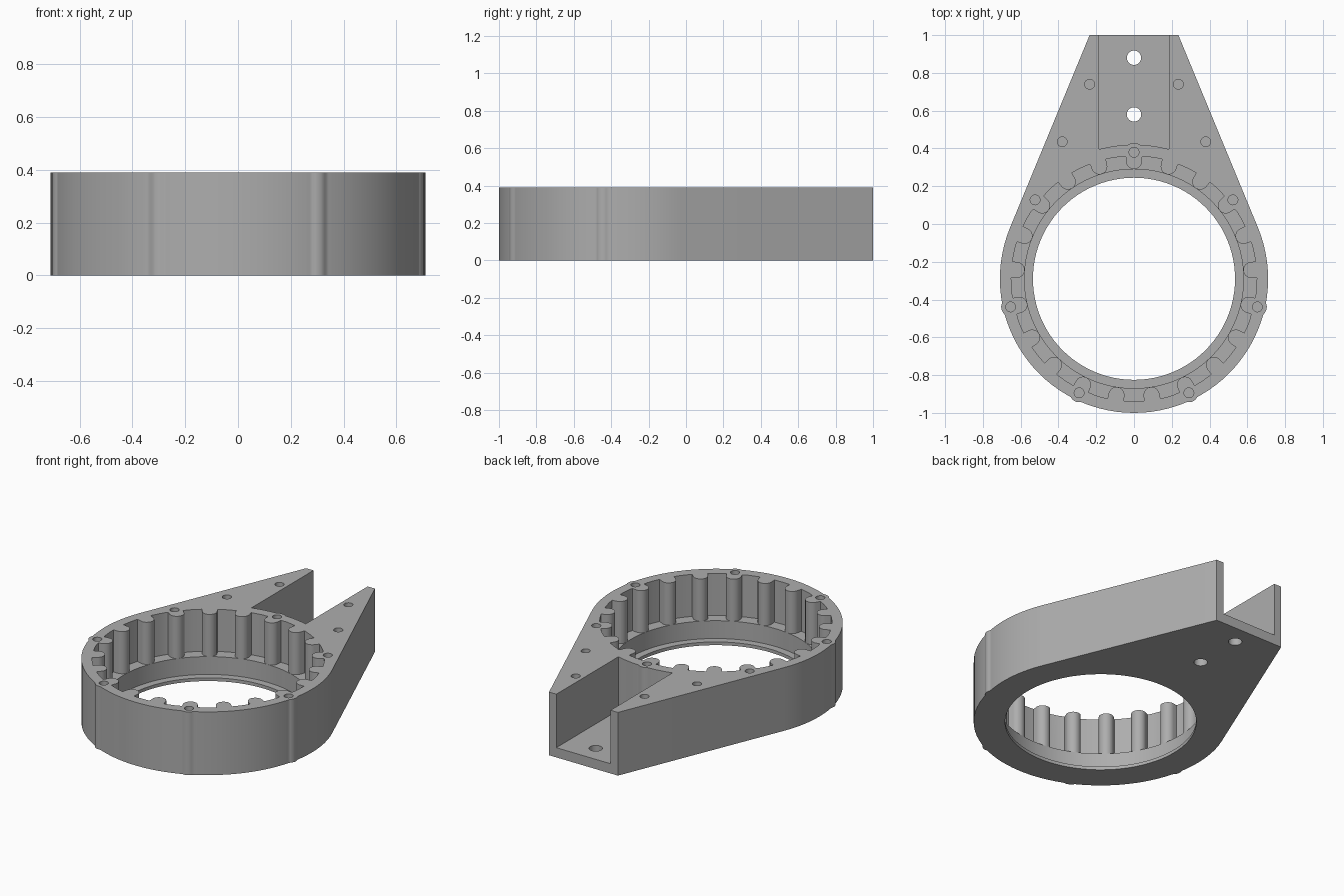
import bpy, bmesh, math

if "Cube" in bpy.data.objects:
    bpy.data.objects.remove(bpy.data.objects["Cube"])

CY, H = -0.29, 0.39           # ring centre on y, overall height
R_OUT, R_WALL, R_SEAT, R_BORE = 0.71, 0.65, 0.58, 0.535
Z_SHELF, Z_LIP, Z_FLOOR = 0.13, 0.02, 0.06
HALF_END, HALF_SLOT = 0.235, 0.185
TEETH = [math.radians(-90 + 360 / 21 * (i + 0.5)) for i in range(21)]
BOSSES = TEETH[1::3]          # every third tooth carries a screw boss
R_PIN, PIN = 0.622, 0.042
R_BOSS, BOSS = 0.67, 0.05

metal = bpy.data.materials.new("plain grey")
metal.diffuse_color = (0.42, 0.42, 0.42, 1)
metal.use_nodes = True
metal.node_tree.nodes["Principled BSDF"].inputs["Base Color"].default_value = metal.diffuse_color


def polar(r, a):
    return (r * math.cos(a), CY + r * math.sin(a))


def prism(name, pts, z0, z1):
    """Extrude a closed outline between two heights."""
    bm = bmesh.new()
    f = bm.faces.new([bm.verts.new((x, y, z0)) for x, y in pts])
    g = bmesh.ops.extrude_face_region(bm, geom=[f])["geom"]
    bmesh.ops.translate(bm, vec=(0, 0, z1 - z0),
                        verts=[v for v in g if isinstance(v, bmesh.types.BMVert)])
    bmesh.ops.recalc_face_normals(bm, faces=bm.faces)
    me = bpy.data.meshes.new(name)
    bm.to_mesh(me)
    bm.free()
    ob = bpy.data.objects.new(name, me)
    bpy.context.collection.objects.link(ob)
    return ob


def circle(x, y, r, n):
    return [(x + r * math.cos(2 * math.pi * i / n),
             y + r * math.sin(2 * math.pi * i / n)) for i in range(n)]


def hit(a, centre, dist, rad, side):
    """Radius where a ray from the ring centre enters (-1) or leaves (+1) a pin."""
    d = math.remainder(a - centre, 2 * math.pi)
    s = rad ** 2 - (dist * math.sin(d)) ** 2
    if s < 0 or abs(d) > 1:
        return None
    return dist * math.cos(d) + side * math.sqrt(s)


def angles(centres, half, start=0.0, end=2 * math.pi):
    """Even steps plus fine steps across each pin."""
    a = [start + (end - start) * i / 96 for i in range(96)]
    for c in centres:
        for j in range(-8, 9):
            t = half * math.sin(j / 8 * math.pi / 2)
            a.append((c + t * 0.9999) % (2 * math.pi))
            if abs(j) == 8:
                a.append((c + t * 1.0002) % (2 * math.pi))
    a = sorted(v for v in a if start <= v <= end)
    return [v for i, v in enumerate(a) if i == 0 or v - a[i - 1] > 1e-6]


def outer_radius(a):
    r = R_OUT
    for c in BOSSES:
        h = hit(a, c, R_BOSS, BOSS, 1)
        r = max(r, h or 0)
    return r


def inner_radius(a):
    r = R_WALL
    for c in TEETH:
        r = min(r, hit(a, c, R_PIN, PIN, -1) or 9)
    for c in BOSSES:
        r = min(r, hit(a, c, R_BOSS, BOSS, -1) or 9)
    return r


boss_half = math.asin(BOSS / R_BOSS)
pin_half = math.asin(PIN / R_PIN)

# Housing outline: round ring with bosses, tangent sides running to the back end
reach = math.hypot(HALF_END, 1 - CY)
tangent = math.atan2(1 - CY, HALF_END) - math.acos(R_OUT / reach)
ring = [a for a in angles(BOSSES, boss_half)
        if not tangent < a < math.pi - tangent]
right = [a for a in ring if a <= tangent]
left = [a for a in ring if a >= math.pi - tangent]
outline = ([polar(outer_radius(a), a) for a in right] + [polar(R_OUT, tangent)]
           + [(HALF_END, 1.0), (-HALF_END, 1.0)]
           + [polar(R_OUT, math.pi - tangent + 1e-4)]
           + [polar(outer_radius(a), a) for a in left if a > math.pi - tangent + 1e-3])
housing = prism("bearing_housing", outline, 0, H)
housing.data.materials.append(metal)

cutters = []
# Bore, bearing seat and toothed pocket
cutters.append(prism("bore_cutter", circle(0, CY, R_BORE, 96), -0.1, H + 0.1))
cutters.append(prism("seat_cutter", circle(0, CY, R_SEAT, 96), Z_LIP, H + 0.1))
cutters.append(prism("tooth_cutter",
                     [polar(inner_radius(a), a) for a in angles(TEETH, pin_half)],
                     Z_SHELF, H + 0.1))

# Open slot at the back, ending on the round ring wall
a0 = math.acos(HALF_SLOT / R_OUT)
slot_end = [polar(outer_radius(a), a)
            for a in [a0 + (math.pi - 2 * a0) * i / 48 for i in range(49)]]
cutters.append(prism("slot_cutter",
                     slot_end + [(-HALF_SLOT, 1.1), (HALF_SLOT, 1.1)],
                     Z_FLOOR, H + 0.1))

# Mounting holes through the slot floor
for y in (0.58, 0.88):
    cutters.append(prism("mount_hole_cutter", circle(0, y, 0.038, 32), -0.1, H))

# Blind screw holes in the bosses and side arms
screws = [polar(R_BOSS, a) for a in BOSSES]
screws += [(s * x, y) for s in (-1, 1) for x, y in ((0.235, 0.74), (0.38, 0.435))]
for x, y in screws:
    cutters.append(prism("screw_hole_cutter", circle(x, y, 0.026, 24), 0.19, H + 0.1))

# Apply all cuts, then drop the cutters
bpy.context.view_layer.objects.active = housing
housing.select_set(True)
for c in cutters:
    m = housing.modifiers.new("cut", "BOOLEAN")
    m.operation, m.solver, m.object = "DIFFERENCE", "EXACT", c
    bpy.ops.object.modifier_apply(modifier=m.name)
    bpy.data.objects.remove(c)
bpy.ops.object.shade_smooth_by_angle(angle=math.radians(25))
